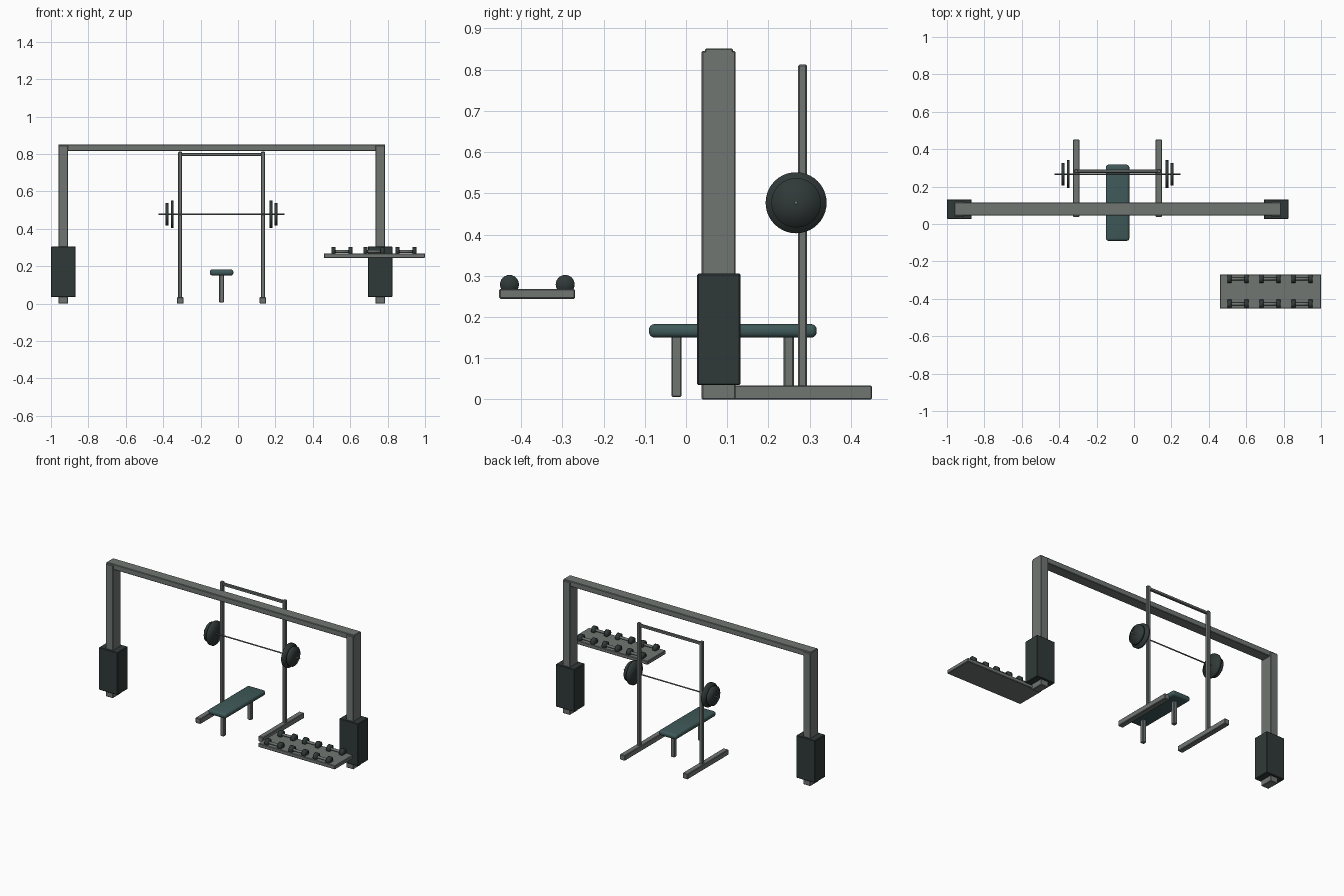
import bpy
import bmesh
import math
from mathutils import Matrix, Vector

cube = bpy.data.objects.get("Cube")
if cube:
    bpy.data.objects.remove(cube, do_unlink=True)


def material(name, rgb):
    mat = bpy.data.materials.new(name)
    mat.use_nodes = True
    color = (*rgb, 1)
    mat.diffuse_color = color
    mat.node_tree.nodes["Principled BSDF"].inputs["Base Color"].default_value = color
    return mat


STEEL = material("grey steel", (0.16, 0.18, 0.17))
RUBBER = material("black rubber", (0.03, 0.042, 0.04))
VINYL = material("teal vinyl", (0.05, 0.1, 0.1))


def add_object(name, bm, mat, smooth=False):
    mesh = bpy.data.meshes.new(name)
    for face in bm.faces:
        face.smooth = smooth
    bm.to_mesh(mesh)
    bm.free()
    mesh.materials.append(mat)
    obj = bpy.data.objects.new(name, mesh)
    bpy.context.scene.collection.objects.link(obj)
    return obj


def box(name, xs, ys, zs, mat, bevel=0.003, segments=1):
    """Bevelled box from its x, y and z ranges."""
    spans = (xs, ys, zs)
    center = Vector([sum(s) / 2 for s in spans])
    size = [s[1] - s[0] for s in spans]
    bm = bmesh.new()
    bmesh.ops.create_cube(bm, size=1, matrix=Matrix.Translation(center) @ Matrix.Diagonal((*size, 1)))
    bmesh.ops.bevel(bm, geom=bm.edges[:], offset=bevel, segments=segments,
                    profile=0.5, affect='EDGES')
    return add_object(name, bm, mat, smooth=segments > 1)


def rod(name, center, radius, length, mat, sides=32):
    """Cylinder along x with soft shaded ends."""
    bm = bmesh.new()
    turn = Matrix.Translation(center) @ Matrix.Rotation(math.pi / 2, 4, 'Y')
    bmesh.ops.create_cone(bm, cap_ends=True, cap_tris=True, segments=sides,
                          radius1=radius, radius2=radius, depth=length, matrix=turn)
    return add_object(name, bm, mat, smooth=True)


def around(center, half):
    return (center - half, center + half)


# Large gate frame with padded posts
GATE_X = -0.087
for side, sign in (("right", -1), ("left", 1)):
    x = GATE_X + sign * 0.847
    box(side + "_gate_post", around(x, 0.026), (0.038, 0.12), (0, 0.845), STEEL)
    box(side + "_post_pad", around(x, 0.066), (0.027, 0.132), (0.035, 0.305), RUBBER)
box("gate_beam", around(GATE_X, 0.873), (0.046, 0.114), (0.816, 0.851), STEEL)

# Barbell rack
RACK_X = -0.088
for side, sign in (("right", -1), ("left", 1)):
    x = RACK_X + sign * 0.221
    box(side + "_rack_foot", around(x, 0.0175), (0.038, 0.451), (0, 0.034), STEEL)
    box(side + "_rack_upright", around(x, 0.0105), (0.272, 0.293), (0.03, 0.812), STEEL)
box("rack_crossbar", around(RACK_X, 0.221), (0.274, 0.291), (0.789, 0.806), STEEL)

# Barbell with two plates at each end
BAR_Y, BAR_Z = 0.267, 0.477
rod("barbell_bar", (RACK_X, BAR_Y, BAR_Z), 0.004, 0.674, STEEL, 16)
for side, sign in (("right", -1), ("left", 1)):
    for size, offset, radius in (("large", 0.264, 0.074), ("small", 0.291, 0.06)):
        rod(f"{side}_{size}_plate", (RACK_X + sign * offset, BAR_Y, BAR_Z),
            radius, 0.015, RUBBER, 40)

# Bench
box("bench_seat", around(RACK_X, 0.063), (-0.09, 0.317), (0.15, 0.183), VINYL, 0.014, 4)
for end, y in (("front", -0.023), ("back", 0.249)):
    box(end + "_bench_leg", around(RACK_X, 0.0125), around(y, 0.0125), (0.006, 0.155), STEEL)

# Dumbbell tray with two rows of dumbbells
box("dumbbell_tray", (0.459, 1.0), (-0.453, -0.269), (0.244, 0.268), STEEL)
for row, y in (("front", -0.428), ("back", -0.293)):
    for column in range(3):
        x = 0.556 + column * 0.171
        name = f"{row}_dumbbell_{column + 1}"
        rod(name + "_handle", (x, y, 0.279), 0.008, 0.09, STEEL, 16)
        for side, sign in (("right", -1), ("left", 1)):
            rod(f"{name}_{side}_head", (x + sign * 0.0455, y, 0.279), 0.023, 0.021, RUBBER, 24)
